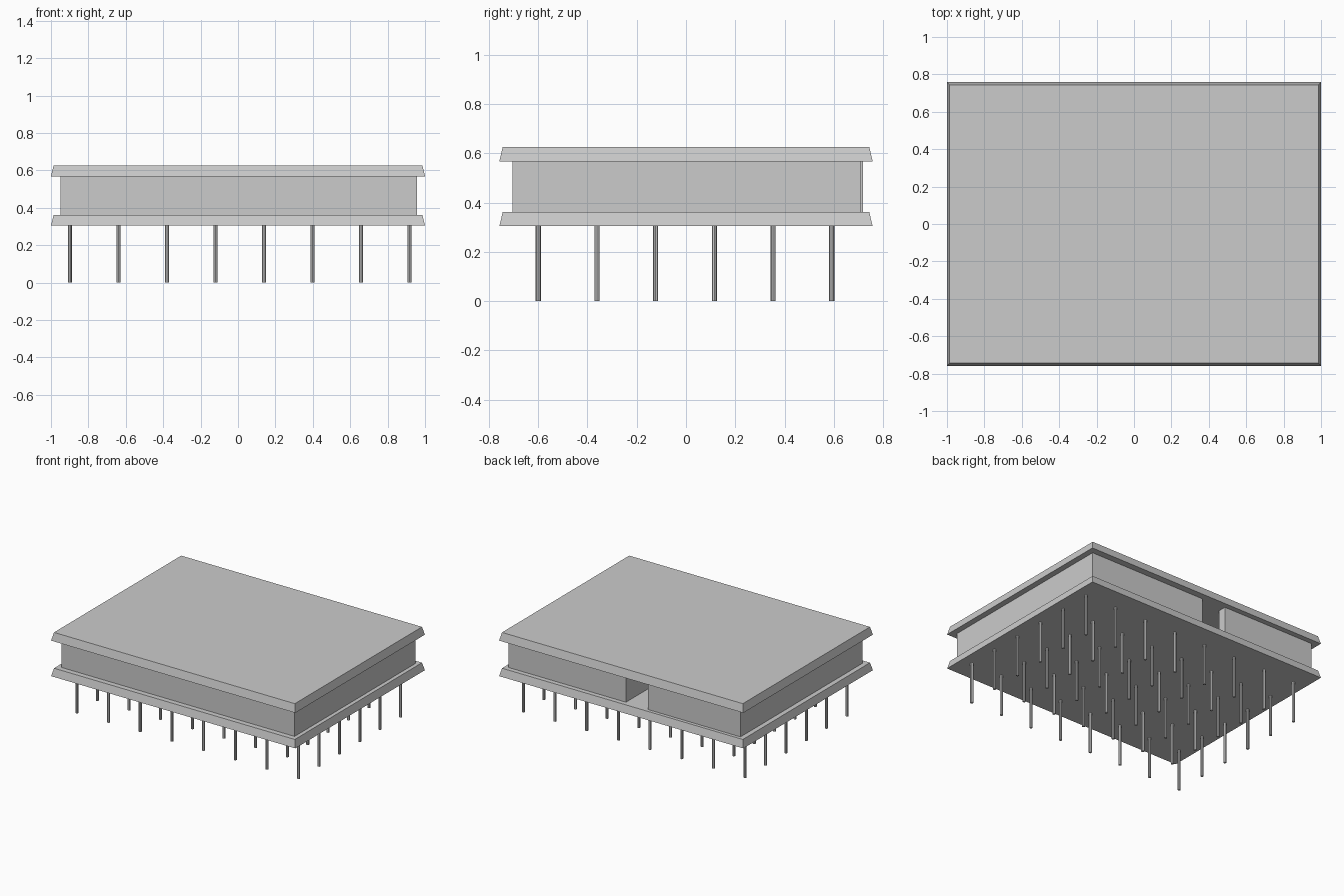
import bpy
import bmesh
from mathutils import Matrix, Vector

cube = bpy.data.objects.get("Cube")
if cube:
    bpy.data.objects.remove(cube, do_unlink=True)

FLOOR_BASE, FLOOR_TOP = 0.305, 0.362
ROOF_BASE, ROOF_TOP = 0.568, 0.627
WALL = 0.05


def add_object(name, bm):
    mesh = bpy.data.meshes.new(name)
    bm.to_mesh(mesh)
    bm.free()
    obj = bpy.data.objects.new(name, mesh)
    bpy.context.collection.objects.link(obj)
    return obj


def box(name, x0, x1, y0, y1, z0, z1, taper=0.0):
    """Box between limits, with its top edges drawn inward by taper."""
    bm = bmesh.new()
    size = Vector((x1 - x0, y1 - y0, z1 - z0))
    centre = Vector((x0 + x1, y0 + y1, z0 + z1)) / 2
    bmesh.ops.create_cube(bm, matrix=Matrix.Translation(centre) @ Matrix.Diagonal((*size, 1)))
    for v in bm.verts:
        if v.co.z > centre.z:
            v.co.x -= taper if v.co.x > centre.x else -taper
            v.co.y -= taper if v.co.y > centre.y else -taper
    return add_object(name, bm)


# Bevelled floor and roof slabs
box("floor_slab", -1, 1, -0.758, 0.758, FLOOR_BASE, FLOOR_TOP, 0.014)
box("roof_slab", -1, 1, -0.758, 0.758, ROOF_BASE, ROOF_TOP, 0.014)


# Walls, with a doorway in the back and a partition beside it
def wall(name, x0, x1, y0, y1):
    box(name, x0, x1, y0, y1, FLOOR_TOP, ROOF_BASE)


left, right, front, back = 0.957, -0.95, -0.705, 0.709
door_left, door_right = -0.005, -0.193
wall("front_wall", right, left, front, front + WALL)
wall("left_wall", left - WALL, left, front + WALL, back - WALL)
wall("right_wall", right, right + WALL, front + WALL, back - WALL)
wall("back_wall_left", door_left, left, back - WALL, back)
wall("back_wall_right", right, door_right, back - WALL, back + 0.01)
wall("partition_wall", door_left, door_left + WALL, front + WALL, back - WALL)

# Grid of slender stilts
bm = bmesh.new()
for i in range(8):
    for j in range(6):
        spot = Vector((-0.899 + 0.2594 * i, -0.6 + 0.2384 * j, FLOOR_BASE / 2))
        bmesh.ops.create_cone(bm, cap_ends=True, segments=8, radius1=0.0105,
                              radius2=0.0105, depth=FLOOR_BASE,
                              matrix=Matrix.Translation(spot))
add_object("stilts", bm)
